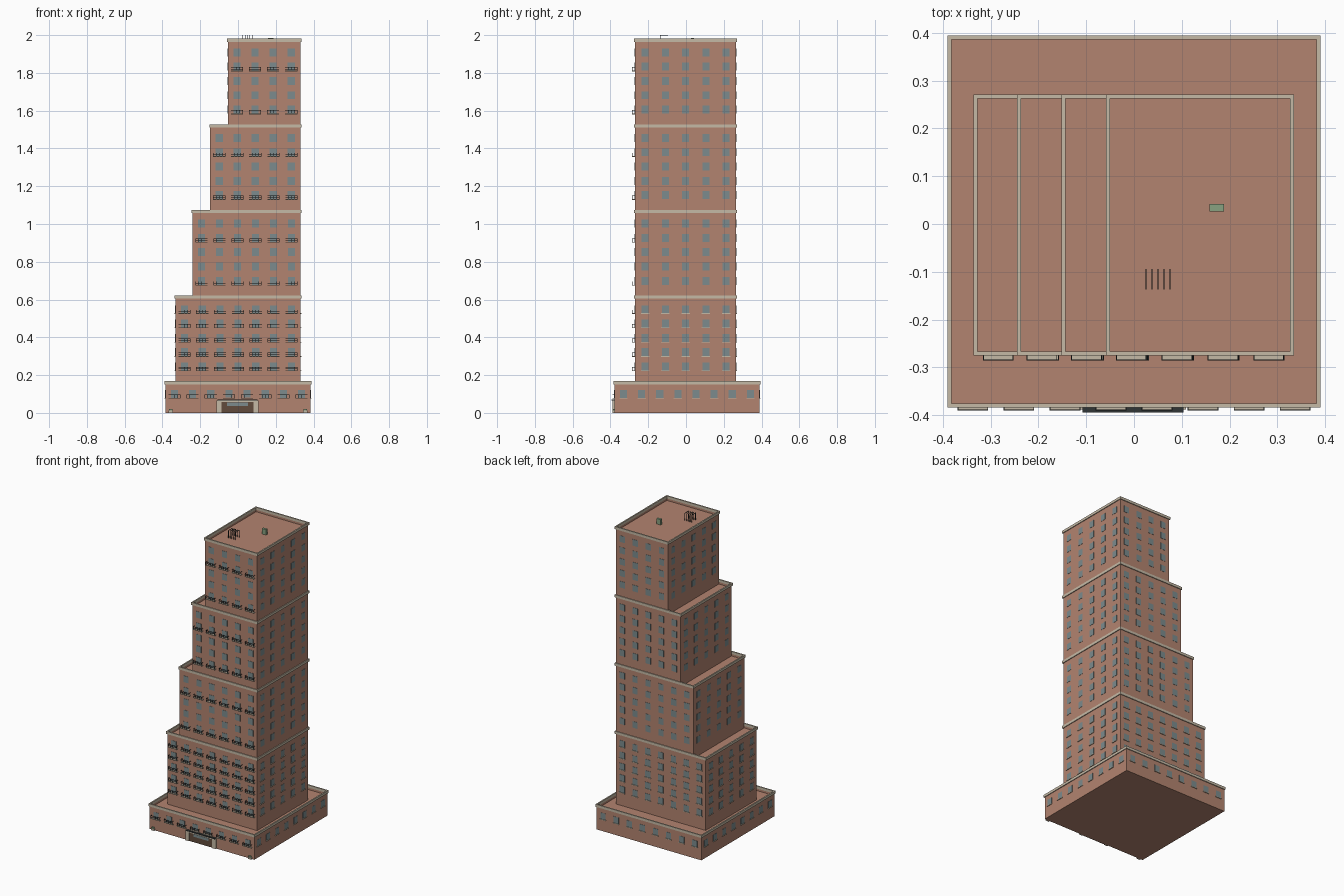
import bpy, bmesh

if "Cube" in bpy.data.objects:
    bpy.data.objects.remove(bpy.data.objects["Cube"])


def material(name, rgb):
    m = bpy.data.materials.new(name)
    m.diffuse_color = (*rgb, 1)
    m.use_nodes = True
    m.node_tree.nodes["Principled BSDF"].inputs["Base Color"].default_value = m.diffuse_color
    return m


BRICK = material("brick", (0.45, 0.23, 0.16))
CREAM = material("cream_stone", (0.56, 0.49, 0.38))
GLASS = material("glass", (0.20, 0.26, 0.27))
IRON = material("iron", (0.03, 0.035, 0.035))
WOOD = material("dark_wood", (0.12, 0.07, 0.045))
GREEN = material("green_metal", (0.25, 0.36, 0.22))


def finish(name, bm, mat):
    bmesh.ops.recalc_face_normals(bm, faces=bm.faces)
    me = bpy.data.meshes.new(name)
    bm.to_mesh(me)
    bm.free()
    me.materials.append(mat)
    bpy.context.collection.objects.link(bpy.data.objects.new(name, me))


def add_box(bm, b):
    x0, x1, y0, y1, z0, z1 = b
    vs = bmesh.ops.create_cube(bm, size=1)["verts"]
    for v in vs:
        v.co = (x1 if v.co.x > 0 else x0, y1 if v.co.y > 0 else y0, z1 if v.co.z > 0 else z0)
    return vs


def boxes(name, items, mat):
    bm = bmesh.new()
    for b in items:
        add_box(bm, b)
    finish(name, bm, mat)


# brick block with a sunken roof behind a thin parapet
def block(name, b, rim=0.003, sink=0.03):
    bm = bmesh.new()
    add_box(bm, b)
    bm.normal_update()
    top = max(bm.faces, key=lambda f: f.calc_center_median().z)
    bmesh.ops.inset_region(bm, faces=[top], thickness=rim)
    r = bmesh.ops.extrude_face_region(bm, geom=[top])
    bmesh.ops.delete(bm, geom=[top], context="FACES_ONLY")
    bmesh.ops.translate(bm, vec=(0, 0, -sink),
                        verts=[g for g in r["geom"] if isinstance(g, bmesh.types.BMVert)])
    finish(name, bm, BRICK)


# four coping strips around the top of a block
def coping(b, over=0.005, inner=0.0035, h=0.017):
    x0, x1, y0, y1, _, z = b
    zz = (z - h + 0.001, z + 0.001)
    return [(x0 - over, x1 + over, y0 - over, y0 + inner, *zz),
            (x0 - over, x1 + over, y1 - inner, y1 + over, *zz),
            (x0 - over, x0 + inner, y0 + inner, y1 - inner, *zz),
            (x1 - inner, x1 + over, y0 + inner, y1 - inner, *zz)]


# box on a facade: u = span along the wall, d = span outward, z = heights
def on_wall(side, b, u, d, z):
    x0, x1, y0, y1 = b[:4]
    return {"front": (*u, y0 - d[1], y0 - d[0], *z),
            "back": (*u, y1 + d[0], y1 + d[1], *z),
            "left": (x0 - d[1], x0 - d[0], *u, *z),
            "right": (x1 + d[0], x1 + d[1], *u, *z)}[side]


STEP = 0.4533
ZB = 0.167
podium = (-0.385, 0.385, -0.379, 0.389, 0, ZB)
tiers = [(x, 0.33, -0.270, 0.266, ZB + i * STEP - 0.03, ZB + (i + 1) * STEP)
         for i, x in enumerate((-0.331, -0.24, -0.147, -0.054))]

# block, columns front/side, window rows, rows with balconies, rows with sills
plan = [("podium", podium, 8, 8, [0.10], {0}, True)]
for i, t in enumerate(tiers):
    rows = [ZB + i * STEP + 0.079 + 0.0757 * k for k in range(5)]
    plan.append((f"tower_tier_{i + 1}", t, 7 - i, 5, rows,
                 set(range(5)) if i == 0 else {0, 3}, i == 0))

for name, b, nf, ns, rows, balc, sills in plan:
    block(name, b)
    boxes(name + "_coping", coping(b), CREAM)
    panes, ledges, rails = [], [], []
    for side in ("front", "back", "left", "right"):
        lo, hi, n = (b[0], b[1], nf) if side in ("front", "back") else (b[2], b[3], ns)
        for r, z in enumerate(rows):
            for k in range(n):
                u = lo + (k + 0.5) * (hi - lo) / n
                if name == "podium" and side == "front" and abs(u) < 0.1:
                    zr = (z - 0.018, z + 0.02)
                else:
                    zr = (z - 0.021, z + 0.021)
                panes.append(on_wall(side, b, (u - 0.019, u + 0.019), (-0.001, 0.0015), zr))
                if side == "front" and r in balc:
                    # balcony slab, top rail, mid rail and balusters
                    d = 0.011 if name == "podium" else 0.015
                    ledges.append(on_wall(side, b, (u - 0.032, u + 0.032), (0, d), (z - 0.025, z - 0.021)))
                    for zz in (z - 0.004, z - 0.013):
                        rails.append(on_wall(side, b, (u - 0.032, u + 0.032), (d - 0.002, d), (zz - 0.001, zz + 0.001)))
                    for s in (-1, 1):
                        e = u + s * 0.031
                        rails.append(on_wall(side, b, (e - 0.001, e + 0.001), (0, d), (z - 0.005, z - 0.003)))
                    for j in range(5):
                        e = u - 0.031 + j * 0.0155
                        rails.append(on_wall(side, b, (e - 0.0008, e + 0.0008), (d - 0.002, d), (z - 0.022, z - 0.004)))
                elif sills and side != "front":
                    ledges.append(on_wall(side, b, (u - 0.022, u + 0.022), (0, 0.005), (z - 0.025, z - 0.021)))
    boxes(name + "_windows", panes, GLASS)
    boxes(name + "_ledges", ledges, CREAM)
    boxes(name + "_railings", rails, IRON)

# entrance: stone surround, doors, transom glass and canopy
F = podium[2]
boxes("entrance_surround", [(-0.115, -0.088, F - 0.009, F, 0, 0.066),
                            (0.082, 0.109, F - 0.009, F, 0, 0.066),
                            (-0.115, 0.109, F - 0.009, F, 0.058, 0.066)], CREAM)
boxes("entrance_doors", [(-0.088, 0.082, F - 0.004, F, 0, 0.058)], WOOD)
boxes("entrance_transom", [(-0.058, 0.052, F - 0.006, F, 0.037, 0.055)], GLASS)
boxes("entrance_canopy", [(-0.108, 0.104, F - 0.015, F, 0.066, 0.071)], IRON)

# small planters at the front corners
boxes("planters", [(s * 0.357 - 0.012, s * 0.357 + 0.012, F - 0.01, F, 0, 0.012) for s in (-1, 1)], CREAM)
boxes("planter_shrubs", [(s * 0.357 - 0.009, s * 0.357 + 0.009, F - 0.008, F, 0.012, 0.02) for s in (-1, 1)], GREEN)

# rooftop pipe hoops and equipment box
roof = tiers[-1][5] - 0.03
pipes = []
for k in range(5):
    x = 0.025 + 0.0125 * k
    w = (x - 0.0012, x + 0.0012)
    pipes += [(*w, -0.137, -0.094, 1.997, 2.0),
              (*w, -0.137, -0.1345, roof, 1.997),
              (*w, -0.0965, -0.094, roof, 1.997)]
boxes("roof_pipe_hoops", pipes, IRON)
boxes("roof_unit", [(0.158, 0.188, 0.026, 0.042, roof, 1.986)], GREEN)
